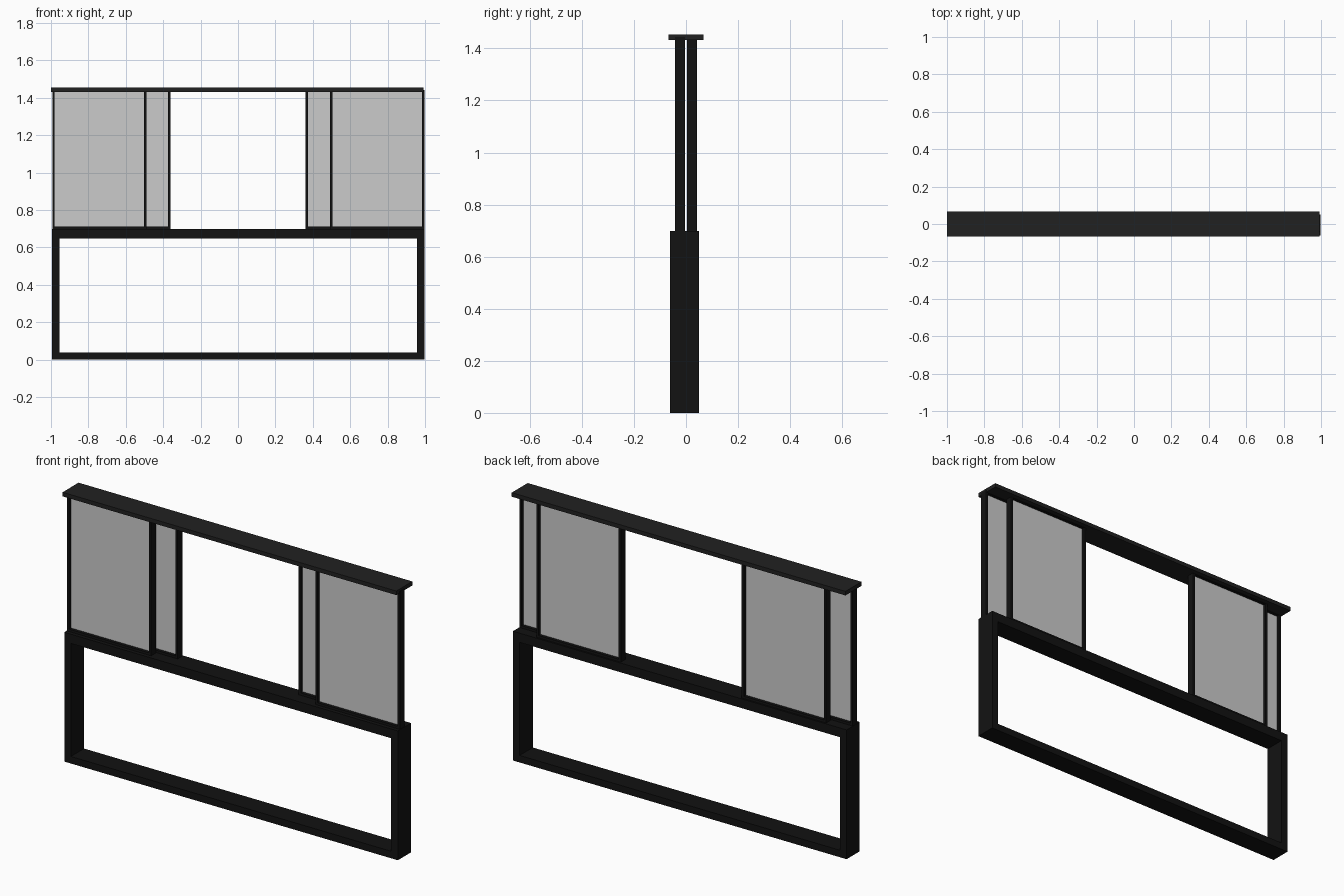
import bpy

if "Cube" in bpy.data.objects:
    bpy.data.objects.remove(bpy.data.objects["Cube"])

def material(name, v):
    m = bpy.data.materials.new(name)
    m.diffuse_color = (v, v, v, 1)
    m.use_nodes = True
    m.node_tree.nodes["Principled BSDF"].inputs["Base Color"].default_value = m.diffuse_color
    return m

black = material("black_metal", 0.006)
charcoal = material("charcoal_metal", 0.015)

def box(name, x, y, z, mat=None):
    """Box spanning the given (min, max) ranges."""
    bpy.ops.mesh.primitive_cube_add(size=1, location=[sum(r) / 2 for r in (x, y, z)])
    o = bpy.context.object
    o.name = name
    o.scale = [r[1] - r[0] for r in (x, y, z)]
    bpy.ops.object.transform_apply(location=False, rotation=False, scale=True)
    if mat:
        o.data.materials.append(mat)
    return o

def frame(name, x, y, z, side, bottom, top, mat):
    """Rectangular frame of two posts with rails between them."""
    box(name + "_left_post", (x[0], x[0] + side), y, z, mat)
    box(name + "_right_post", (x[1] - side, x[1]), y, z, mat)
    inner = (x[0] + side, x[1] - side)
    box(name + "_bottom_rail", inner, y, (z[0], z[0] + bottom), mat)
    box(name + "_top_rail", inner, y, (z[1] - top, z[1]), mat)

# Lower frame and top cap
frame("lower_frame", (-0.994, 0.998), (-0.062, 0.05), (0, 0.698), 0.04, 0.038, 0.05, black)
box("top_cap", (-1.0, 0.993), (-0.068, 0.068), (1.432, 1.454), charcoal)

# Four sliding glazed panels: outer pair in the front track, inner pair in the back
width, bar = 0.504, 0.013
panels = [("front_left", -0.993, -1), ("front_right", 0.492, -1),
          ("back_left", -0.866, 1), ("back_right", 0.360, 1)]
for name, x0, track in panels:
    yc = 0.0225 * track
    x, z = (x0, x0 + width), (0.698, 1.443)
    frame(name + "_panel", x, (yc - 0.0195, yc + 0.0195), z, bar, bar, bar, black)
    box(name + "_glass", (x[0] + bar, x[1] - bar), (yc - 0.003, yc + 0.003),
        (z[0] + bar, z[1] - bar))
